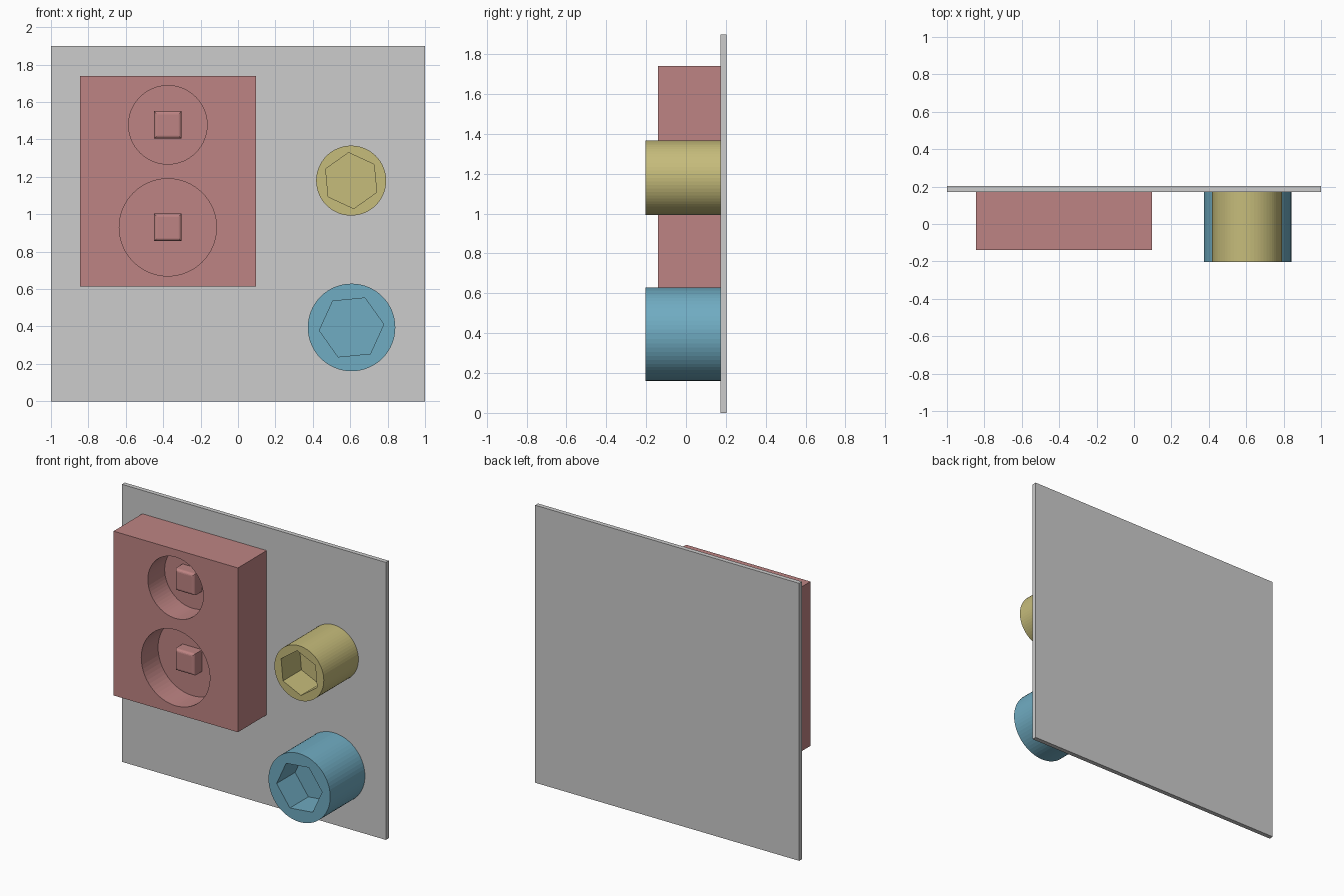
import bpy, bmesh, math
from mathutils import Matrix

if "Cube" in bpy.data.objects:
    bpy.data.objects.remove(bpy.data.objects["Cube"])


def material(name, rgb):
    m = bpy.data.materials.new(name)
    lin = [((c / 255 + 0.055) / 1.055) ** 2.4 for c in rgb]
    m.diffuse_color = (*lin, 1)
    m.use_nodes = True
    m.node_tree.nodes["Principled BSDF"].inputs["Base Color"].default_value = m.diffuse_color
    return m


GREY = material("grey", (204, 204, 204))
RED = material("dusty_red", (190, 132, 131))
YELLOW = material("straw_yellow", (198, 188, 123))
BLUE = material("teal_blue", (112, 172, 194))

BACK = 0.172      # front surface of the panel
FRONT = -0.203    # front rims of the sockets


def finish(name, bm, mat):
    bmesh.ops.recalc_face_normals(bm, faces=bm.faces)
    me = bpy.data.meshes.new(name)
    bm.to_mesh(me)
    bm.free()
    me.materials.append(mat)
    ob = bpy.data.objects.new(name, me)
    bpy.context.collection.objects.link(ob)
    return ob


def box(name, x, y, z, mat):
    """Box from (min, max) ranges."""
    bm = bmesh.new()
    bmesh.ops.create_cube(bm, size=1)
    for v in bm.verts:
        v.co = [r[0] if c < 0 else r[1] for c, r in zip(v.co, (x, y, z))]
    return finish(name, bm, mat)


def prism(name, cx, cz, r, y0, y1, sides, turn, mat):
    """Prism along y, with its first corner at angle turn in the xz plane."""
    bm = bmesh.new()
    ring = []
    for i in range(sides):
        a = math.radians(turn) + 2 * math.pi * i / sides
        ring.append(bm.verts.new((cx + r * math.cos(a), y0, cz + r * math.sin(a))))
    face = bm.faces.new(ring)
    ext = bmesh.ops.extrude_face_region(bm, geom=[face], use_keep_orig=True)
    for v in ext["geom"]:
        if isinstance(v, bmesh.types.BMVert):
            v.co.y = y1
    return finish(name, bm, mat)


def cut(ob, cutter):
    """Carve the cutter out of the object, then remove the cutter."""
    mod = ob.modifiers.new("recess", 'BOOLEAN')
    mod.operation = 'DIFFERENCE'
    mod.solver = 'EXACT'
    mod.object = cutter
    bpy.context.view_layer.objects.active = ob
    bpy.ops.object.modifier_apply(modifier=mod.name)
    bpy.data.objects.remove(cutter)


# Back panel
box("back_panel", (-1, 1), (BACK, 0.203), (0, 1.9), GREY)

# Block with two round wells, each holding a square peg
block = box("block", (-0.845, 0.097), (-0.14, BACK), (0.615, 1.74), RED)
FLOOR = 0.042
PX, HALF = -0.375, 0.074
for label, z, r in (("upper", 1.478, 0.21), ("lower", 0.93, 0.26)):
    cut(block, prism("well_cutter", PX, z, r, -0.3, FLOOR, 64, 0, RED))
    peg = box(label + "_peg", (PX - HALF, PX + HALF), (-0.045, FLOOR + 0.01),
              (z - HALF, z + HALF), RED)
    # Rounded front rim of the peg
    bm = bmesh.new()
    bm.from_mesh(peg.data)
    rim = [e for e in bm.edges if all(v.co.y < 0 for v in e.verts)]
    bmesh.ops.bevel(bm, geom=rim, offset=0.018, segments=4, profile=0.5,
                    affect='EDGES')
    bm.to_mesh(peg.data)
    bm.free()

# Round sockets with hexagonal recesses
for name, x, z, r, hex_r, turn, mat in (
        ("small_socket", 0.605, 1.18, 0.187, 0.15, 35.3, YELLOW),
        ("large_socket", 0.607, 0.395, 0.234, 0.173, 5.5, BLUE)):
    socket = prism(name, x, z, r, FRONT, BACK, 64, 0, mat)
    cut(socket, prism("hex_cutter", x, z, hex_r, FRONT - 0.1, FRONT + 0.2,
                      6, turn, mat))
